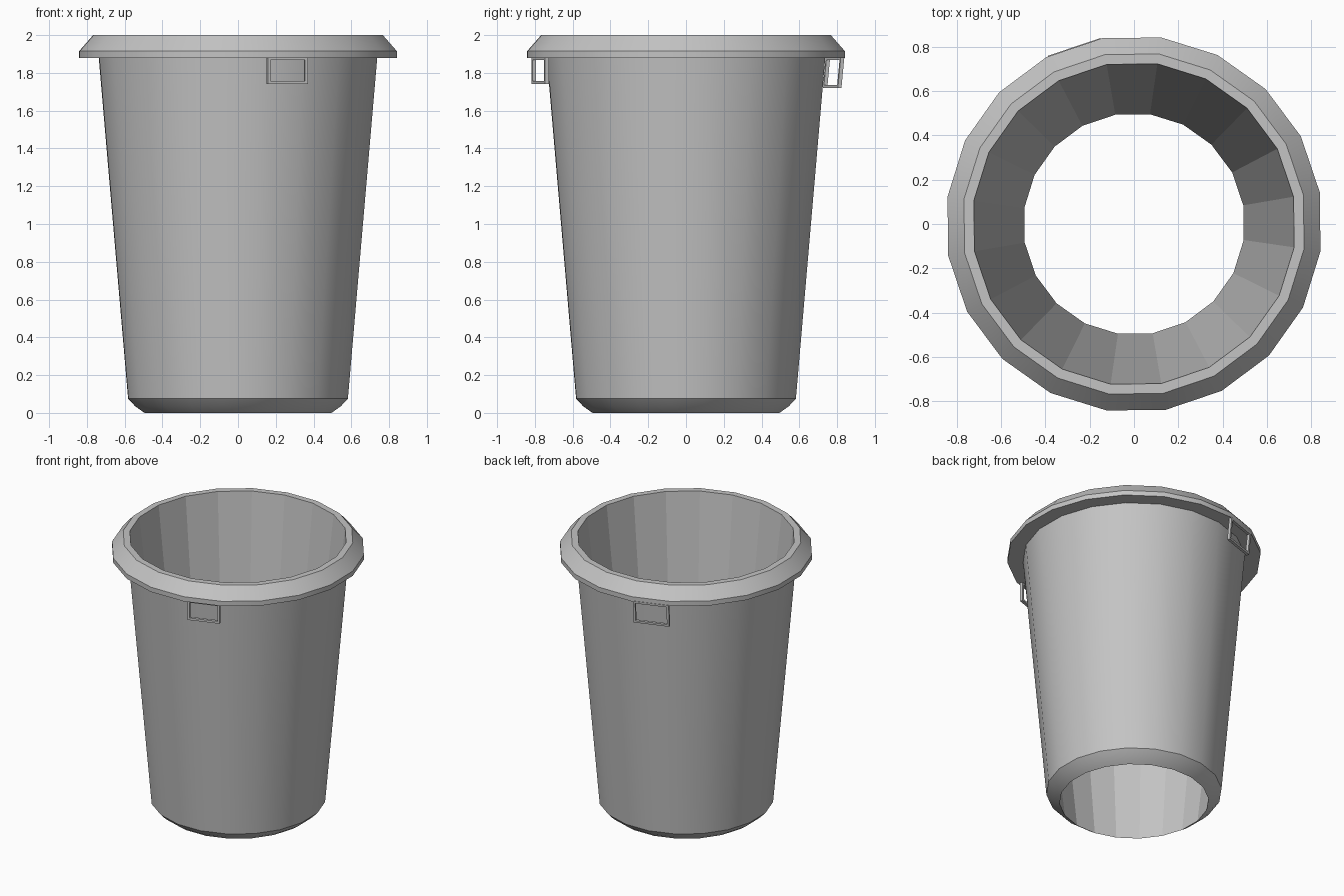
import bpy, bmesh
from math import cos, sin, radians
from mathutils import Vector, Matrix

cube = bpy.data.objects.get("Cube")
if cube:
    bpy.data.objects.remove(cube, do_unlink=True)

grey = bpy.data.materials.new("grey plastic")
grey.use_nodes = True
colour = (0.55, 0.55, 0.55, 1)
grey.diffuse_color = colour
grey.node_tree.nodes["Principled BSDF"].inputs["Base Color"].default_value = colour


def loft(name, rings):
    """Skin closed cross-sections into a closed loop."""
    bm = bmesh.new()
    loops = [[bm.verts.new(p) for p in ring] for ring in rings]
    for i, b in enumerate(loops):
        a = loops[i - 1]
        for j in range(len(b)):
            bm.faces.new((a[j - 1], b[j - 1], b[j], a[j]))
    bmesh.ops.recalc_face_normals(bm, faces=bm.faces)
    mesh = bpy.data.meshes.new(name)
    bm.to_mesh(mesh)
    bm.free()
    mesh.materials.append(grey)
    obj = bpy.data.objects.new(name, mesh)
    bpy.context.collection.objects.link(obj)
    return obj


# Bucket: inner wall, rolled rim, tapered outer wall, rounded foot, open base
SIDES = 20
TURN = 9.7
profile = [(0.73, 2), (0.775, 2), (0.85, 1.915), (0.85, 1.88),
           (0.745, 1.88), (0.588, 0.075), (0.55, 0.035), (0.5, 0)]
angles = [radians(TURN + i * 360 / SIDES) for i in range(SIDES)]
bucket = loft("bucket", [[(r * cos(a), r * sin(a), z) for r, z in profile]
                         for a in angles])
bpy.context.view_layer.objects.active = bucket
bucket.select_set(True)
bpy.ops.object.shade_smooth_by_angle(angle=radians(30))

# Inner wall keeps its flat facets
for face in bucket.data.polygons:
    c, n = face.center, face.normal
    if c.x * n.x + c.y * n.y < -0.1 and abs(n.z) < 0.5:
        face.use_smooth = False


# Handles: flat rectangular frames hanging under the rim
def handle(name, azimuth, radius, width, height, lean, bar=0.016, depth=0.02):
    top = 1.885
    rings = []
    for sx, sz in ((-1, 0), (1, 0), (1, -1), (-1, -1)):
        ring = []
        for inset, y in ((0, 1), (bar, 1), (bar, -1), (0, -1)):
            x = sx * (width / 2 - inset)
            z = sz * height + (inset if sz else -inset)
            ring.append(Vector((radius + y * depth / 2 + lean * z, x, top + z)))
        rings.append(ring)
    turn = Matrix.Rotation(radians(azimuth), 3, 'Z')
    loft(name, [[turn @ p for p in ring] for ring in rings])


handle("front_handle", -71.3, 0.815, 0.225, 0.145, 0)
handle("back_handle", 108.7, 0.833, 0.25, 0.165, 0.1)
